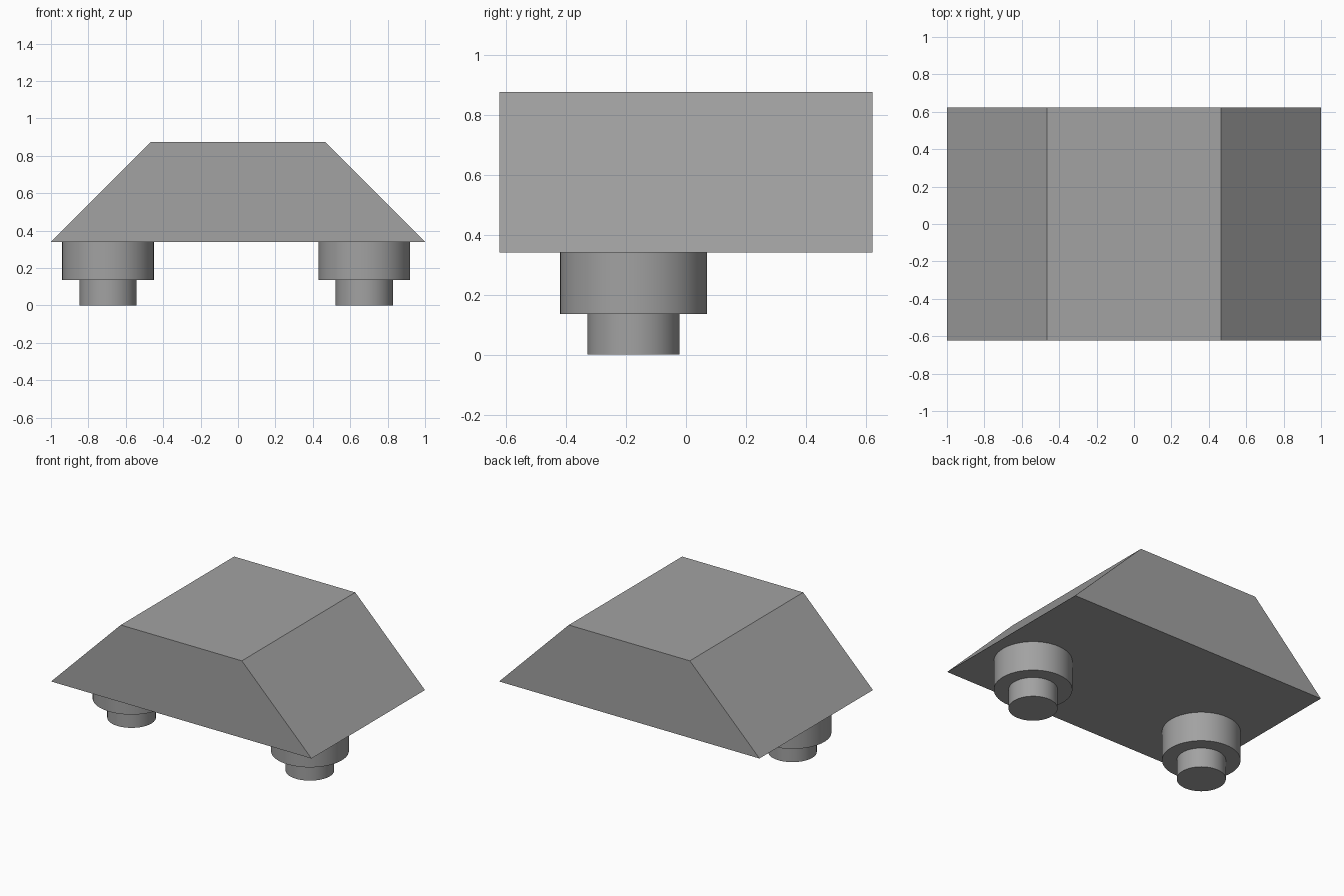
import bpy, bmesh, math

if "Cube" in bpy.data.objects:
    bpy.data.objects.remove(bpy.data.objects["Cube"])

grey = bpy.data.materials.new("plain grey")
grey.diffuse_color = (0.36, 0.36, 0.36, 1)
grey.use_nodes = True
grey.node_tree.nodes["Principled BSDF"].inputs["Base Color"].default_value = grey.diffuse_color

BASE_Z, TOP_Z, STEP_Z = 0.34, 0.875, 0.135
HALF_Y = 0.622


def add_object(name, bm):
    bmesh.ops.recalc_face_normals(bm, faces=bm.faces)
    mesh = bpy.data.meshes.new(name)
    bm.to_mesh(mesh)
    bm.free()
    mesh.materials.append(grey)
    obj = bpy.data.objects.new(name, mesh)
    bpy.context.collection.objects.link(obj)
    return obj


# Body: trapezoid profile extruded from front to back
profile = [(-1, BASE_Z), (1, BASE_Z), (0.465, TOP_Z), (-0.465, TOP_Z)]
bm = bmesh.new()
face = bm.faces.new([bm.verts.new((x, -HALF_Y, z)) for x, z in profile])
extruded = bmesh.ops.extrude_face_region(bm, geom=[face])["geom"]
bmesh.ops.translate(bm, vec=(0, 2 * HALF_Y, 0),
                    verts=[v for v in extruded if isinstance(v, bmesh.types.BMVert)])
add_object("body", bm)


# Feet: a wide upper drum with a narrower pin below it
def cylinder(name, x, y, radius, z0, z1):
    bpy.ops.mesh.primitive_cylinder_add(vertices=64, radius=radius, depth=z1 - z0,
                                        location=(x, y, (z0 + z1) / 2))
    obj = bpy.context.object
    obj.name = name
    obj.data.materials.append(grey)
    bpy.ops.object.shade_smooth_by_angle(angle=math.radians(30))


for side, x in (("left", -0.695), ("right", 0.675)):
    cylinder(side + "_foot_drum", x, -0.175, 0.245, STEP_Z, BASE_Z)
    cylinder(side + "_foot_pin", x, -0.175, 0.153, 0, STEP_Z)
